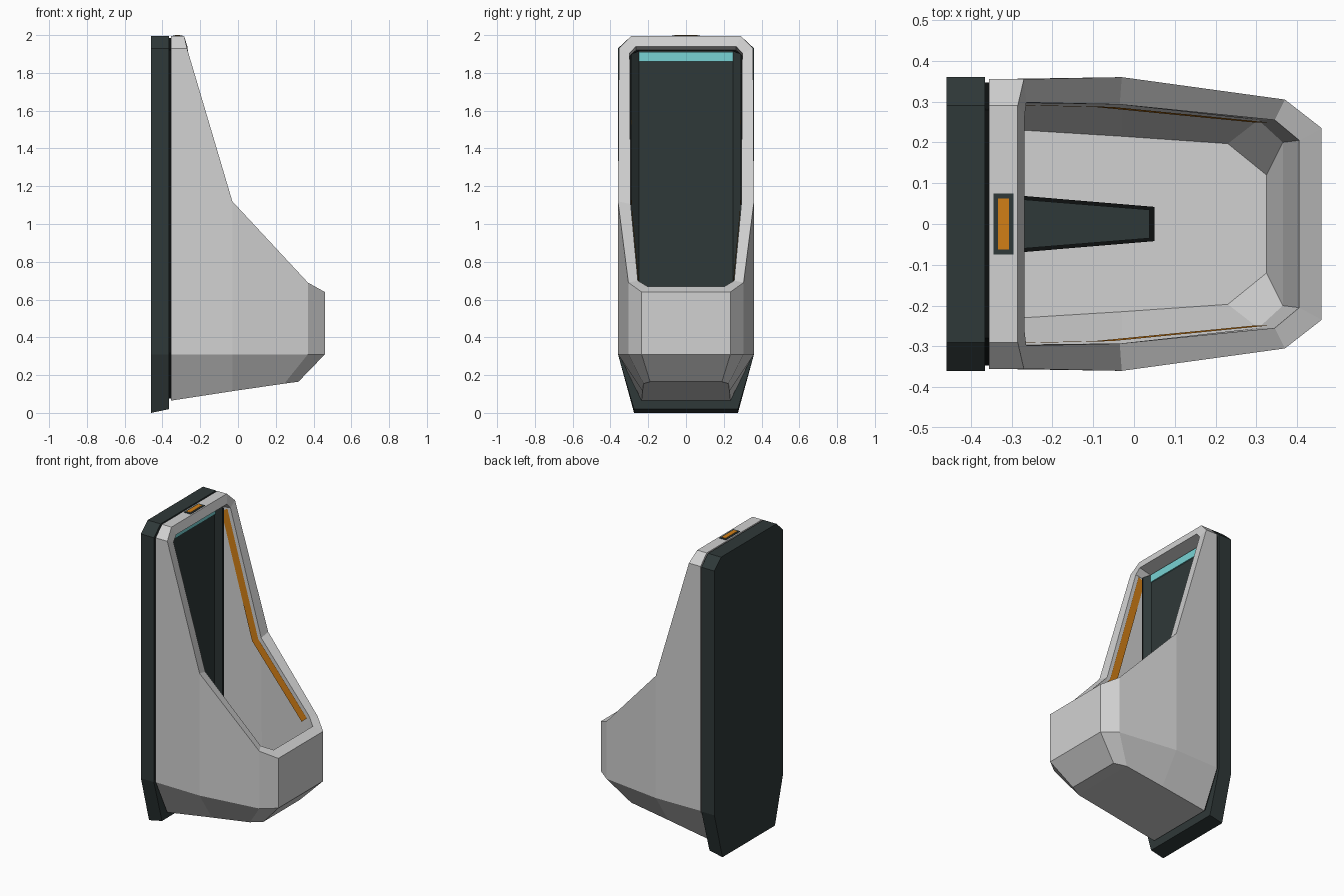
import bpy
import bmesh
from mathutils import Vector

cube = bpy.data.objects.get("Cube")
if cube:
    bpy.data.objects.remove(cube, do_unlink=True)


def make_material(name, red, green, blue):
    material = bpy.data.materials.new(name)
    material.use_nodes = True
    colour = (red, green, blue, 1)
    material.diffuse_color = colour
    material.node_tree.nodes["Principled BSDF"].inputs["Base Color"].default_value = colour
    return material


ceramic = make_material("light grey ceramic", .64, .64, .64)
slate = make_material("dark slate", .028, .04, .04)
black = make_material("black seal", .004, .005, .005)
amber = make_material("amber trim", .64, .21, .008)
cyan = make_material("cyan light", .19, .65, .66)


def finish(name, mesh_builder, material):
    bmesh.ops.recalc_face_normals(mesh_builder, faces=mesh_builder.faces)
    mesh = bpy.data.meshes.new(name)
    mesh_builder.to_mesh(mesh)
    mesh_builder.free()
    mesh.materials.append(material)
    part = bpy.data.objects.new(name, mesh)
    bpy.context.collection.objects.link(part)
    return part


def mirrored_part(name, material, points, side_faces, spans=()):
    """Side faces are made on both halves; spans join the halves across y = 0."""
    builder = bmesh.new()
    left = {key: builder.verts.new(p) for key, p in points.items()}
    right = {key: builder.verts.new((p[0], -p[1], p[2])) for key, p in points.items()}
    for half in (left, right):
        for face in side_faces:
            builder.faces.new([half[key] for key in face.split()])
    for span in spans:
        first, second = span.split()
        builder.faces.new([left[first], left[second], right[second], right[first]])
    return finish(name, builder, material)


def prism(name, material, half_outline, place, low, high):
    """Extrude a symmetric outline; place maps (across, along, depth) to a point."""
    outline = half_outline + [(-a, b) for a, b in reversed(half_outline)]
    builder = bmesh.new()
    rings = [[builder.verts.new(place(a, b, d)) for a, b in outline] for d in (low, high)]
    for ring in rings:
        builder.faces.new(ring)
    for i in range(len(outline)):
        j = (i + 1) % len(outline)
        builder.faces.new([rings[0][i], rings[0][j], rings[1][j], rings[1][i]])
    return finish(name, builder, material)


def upright(across, along, depth):
    return (depth, across, along)


def level(across, along, depth):
    return (along, across, depth)


# Wall plate, with its lower edge rising slightly towards the bowl
plate_outline = [(.29, 1.995), (.36, 1.93), (.36, .31), (.275, 0)]
wall_plate = prism("wall_plate", slate, plate_outline, upright, -.46, -.365)
for vertex in wall_plate.data.vertices:
    if vertex.co.z < .1 and vertex.co.x > -.4:
        vertex.co.z = .02

# Recessed seal between plate and bowl
seal_outline = [(.28, 1.985), (.347, 1.92), (.347, .32), (.23, .075)]
prism("seal", black, seal_outline, upright, -.37, -.353)

# Bowl shell: outer skin, sloping rim, inner walls and floor
outer = {
    "top_back": (-.355, .29, 1.995), "top_front": (-.285, .29, 1.995),
    "shoulder_back": (-.355, .355, 1.93), "shoulder_front": (-.27, .355, 1.93),
    "waist": (-.03, .36, 1.12), "cheek": (.37, .305, .69), "nose": (.46, .235, .64),
    "belt_back": (-.355, .355, .31), "belt_waist": (-.03, .36, .31),
    "belt_cheek": (.37, .305, .31), "belt_nose": (.46, .235, .31),
    "base_back": (-.355, .235, .065), "base_waist": (-.03, .23, .115),
    "base_cheek": (.245, .225, .155), "base_nose": (.32, .19, .165),
}
inner = {
    "in_top_back": (-.355, .265, 1.92), "in_top": (-.268, .265, 1.94),
    "in_shoulder_back": (-.355, .298, 1.89), "in_shoulder": (-.264, .298, 1.905),
    "in_waist": (-.035, .293, 1.105), "in_cheek": (.345, .255, .7), "in_nose": (.405, .205, .67),
    "low_back": (-.355, .295, .34), "low_waist": (-.03, .293, .34),
    "low_cheek": (.305, .255, .34), "low_nose": (.365, .2, .34),
    "floor_back": (-.355, .235, .2), "floor_waist": (-.03, .215, .2),
    "floor_cheek": (.23, .197, .2), "floor_nose": (.325, .12, .2),
}
side_faces = [
    "top_back top_front shoulder_front shoulder_back",
    "shoulder_back shoulder_front waist belt_waist belt_back",
    "waist cheek belt_cheek belt_waist",
    "cheek nose belt_nose belt_cheek",
    "belt_back belt_waist base_waist base_back",
    "belt_waist belt_cheek base_cheek base_waist",
    "belt_cheek belt_nose base_nose base_cheek",
    "top_front shoulder_front in_shoulder in_top",
    "shoulder_front waist in_waist in_shoulder",
    "waist cheek in_cheek in_waist",
    "cheek nose in_nose in_cheek",
    "in_top in_shoulder in_shoulder_back in_top_back",
    "in_shoulder in_waist low_waist low_back in_shoulder_back",
    "in_waist in_cheek low_cheek low_waist",
    "in_cheek in_nose low_nose low_cheek",
    "low_back low_waist floor_waist floor_back",
    "low_waist low_cheek floor_cheek floor_waist",
    "low_cheek low_nose floor_nose floor_cheek",
    "top_back shoulder_back in_shoulder_back in_top_back",
    "shoulder_back belt_back low_back in_shoulder_back",
    "belt_back base_back floor_back low_back",
]
spans = [
    "top_back top_front", "top_front in_top", "in_top in_top_back", "top_back in_top_back",
    "nose in_nose", "nose belt_nose", "belt_nose base_nose", "base_nose base_cheek",
    "base_cheek base_waist", "base_waist base_back", "in_nose low_nose", "low_nose floor_nose",
    "floor_nose floor_cheek", "floor_cheek floor_waist", "floor_waist floor_back",
    "base_back floor_back",
]
mirrored_part("bowl", ceramic, {**outer, **inner}, side_faces, spans)

# Dark back liner with splayed edges
liner = {
    "mid_top": (-.348, .25, 1.915), "mid_bottom": (-.348, .25, .2),
    "edge_top": (-.315, .29, 1.9), "edge_bottom": (-.315, .29, .2),
}
mirrored_part("back_liner", slate, liner,
              ["mid_top edge_top edge_bottom mid_bottom"], ["mid_top mid_bottom"])

# Thin black joint where the liner meets the side walls
joint = {
    "back_top": (-.317, .291, 1.895), "front_top": (-.305, .291, 1.895),
    "back_bottom": (-.317, .291, .34), "front_bottom": (-.305, .291, .34),
}
mirrored_part("liner_joint", black, joint, ["back_top front_top front_bottom back_bottom"])

# Light bar near the top of the liner
prism("light_bar", cyan, [(.25, 1.91), (.25, 1.86)], upright, -.348, -.34)

# Amber strips following the rim on both inner walls
strip = {}
inward = {"in_shoulder": (-.9, 0, -.5), "in_waist": (-.9, 0, -.5), "in_cheek": (-.74, 0, -.67)}
for key, direction in inward.items():
    for edge, distance in (("near", .02), ("far", .07)):
        strip[key + edge] = Vector(inner[key]) + Vector(direction) * distance - Vector((0, .006, 0))
mirrored_part("amber_strips", amber, strip, [
    "in_shouldernear in_waistnear in_waistfar in_shoulderfar",
    "in_waistnear in_cheeknear in_cheekfar in_waistfar",
])

# Tapered drain in the floor
prism("drain_border", black, [(.075, -.345), (.042, .05)], level, .199, .204)
prism("drain_cover", slate, [(.066, -.345), (.035, .038)], level, .2, .208)

# Flush button on the top edge
prism("button_frame", slate, [(.075, -.345), (.075, -.295)], level, 1.99, 1.998)
prism("flush_button", amber, [(.062, -.334), (.062, -.306)], level, 1.993, 2)
